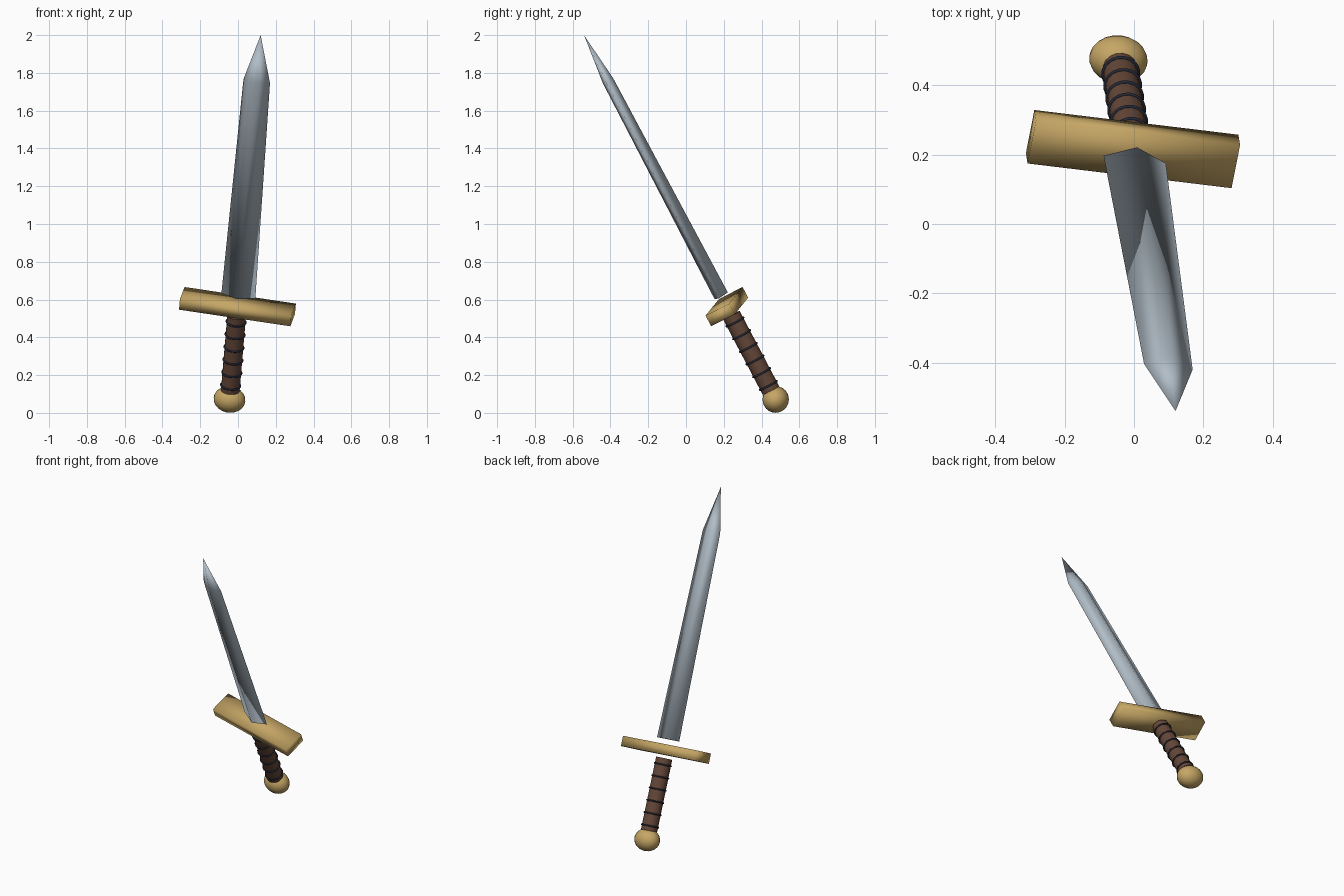
import bpy, bmesh, math
from mathutils import Matrix, Vector

if "Cube" in bpy.data.objects:
    bpy.data.objects.remove(bpy.data.objects["Cube"])

# Sword frame: origin at the pommel centre, local z runs along the blade
origin = Vector((-0.045, 0.475, 0.071))
tip = Vector((0.12, -0.54, 2.0))
length = (tip - origin).length
along = (tip - origin).normalized()
wide = Vector((0.982, -0.117, -0.15))
wide = (wide - along * wide.dot(along)).normalized()
thick = along.cross(wide)
FRAME = Matrix.Translation(origin) @ Matrix((wide, thick, along)).transposed().to_4x4()


def material(name, rgb):
    m = bpy.data.materials.new(name)
    m.diffuse_color = (*rgb, 1)
    m.use_nodes = True
    m.node_tree.nodes["Principled BSDF"].inputs["Base Color"].default_value = m.diffuse_color
    return m


STEEL = material("steel", (0.44, 0.51, 0.57))
GOLD = material("gold", (0.56, 0.38, 0.13))
LEATHER = material("brown_leather", (0.13, 0.063, 0.04))
CORD = material("dark_cord", (0.018, 0.023, 0.04))


def finish(name, bm, mat, by_angle=False):
    bmesh.ops.recalc_face_normals(bm, faces=bm.faces)
    me = bpy.data.meshes.new(name)
    bm.to_mesh(me)
    bm.free()
    me.materials.append(mat)
    ob = bpy.data.objects.new(name, me)
    bpy.context.collection.objects.link(ob)
    ob.matrix_world = FRAME
    bpy.ops.object.select_all(action='DESELECT')
    ob.select_set(True)
    bpy.context.view_layer.objects.active = ob
    if by_angle:
        bpy.ops.object.shade_smooth_by_angle(angle=math.radians(40))
    else:
        bpy.ops.object.shade_smooth()
    return ob


# Pommel: slightly wide ball
bm = bmesh.new()
bmesh.ops.create_uvsphere(bm, u_segments=20, v_segments=12, radius=1,
                          matrix=Matrix.Diagonal((0.085, 0.07, 0.07, 1)))
finish("pommel", bm, GOLD)

# Grip
bm = bmesh.new()
bmesh.ops.create_cone(bm, cap_ends=True, segments=16, radius1=0.05, radius2=0.05,
                      depth=0.45, matrix=Matrix.Translation((0, 0, 0.28)))
finish("grip", bm, LEATHER, True)

# Cord rings around the grip
bm = bmesh.new()
SEG, SIDES, R, r = 20, 6, 0.051, 0.0055
for k in range(6):
    z0 = 0.085 + 0.076 * k
    rings = []
    for i in range(SEG):
        t = 2 * math.pi * i / SEG
        ring = []
        for j in range(SIDES):
            p = 2 * math.pi * j / SIDES
            d = R + r * math.cos(p)
            ring.append(bm.verts.new((d * math.cos(t), d * math.sin(t), z0 + r * math.sin(p))))
        rings.append(ring)
    for i in range(SEG):
        a, b = rings[i], rings[(i + 1) % SEG]
        for j in range(SIDES):
            n = (j + 1) % SIDES
            bm.faces.new((a[j], b[j], b[n], a[n]))
finish("grip_cords", bm, CORD)

# Crossguard bar
bm = bmesh.new()
bmesh.ops.create_cube(bm, size=1, matrix=Matrix.Translation((0, 0, 0.557))
                      @ Matrix.Diagonal((0.6, 0.142, 0.064, 1)))
finish("crossguard", bm, GOLD)

# Blade: tapering diamond section ending in a point
bm = bmesh.new()
sections = []
for z, hw, ht in ((0.622, 0.0915, 0.04), (length - 0.276, 0.0715, 0.031)):
    sections.append([bm.verts.new(c) for c in
                     ((hw, 0, z), (0, ht, z), (-hw, 0, z), (0, -ht, z))])
point = bm.verts.new((0, 0, length))
base, shoulder = sections
bm.faces.new(base)
for i in range(4):
    n = (i + 1) % 4
    bm.faces.new((base[i], base[n], shoulder[n], shoulder[i]))
    bm.faces.new((shoulder[i], shoulder[n], point))
finish("blade", bm, STEEL)
